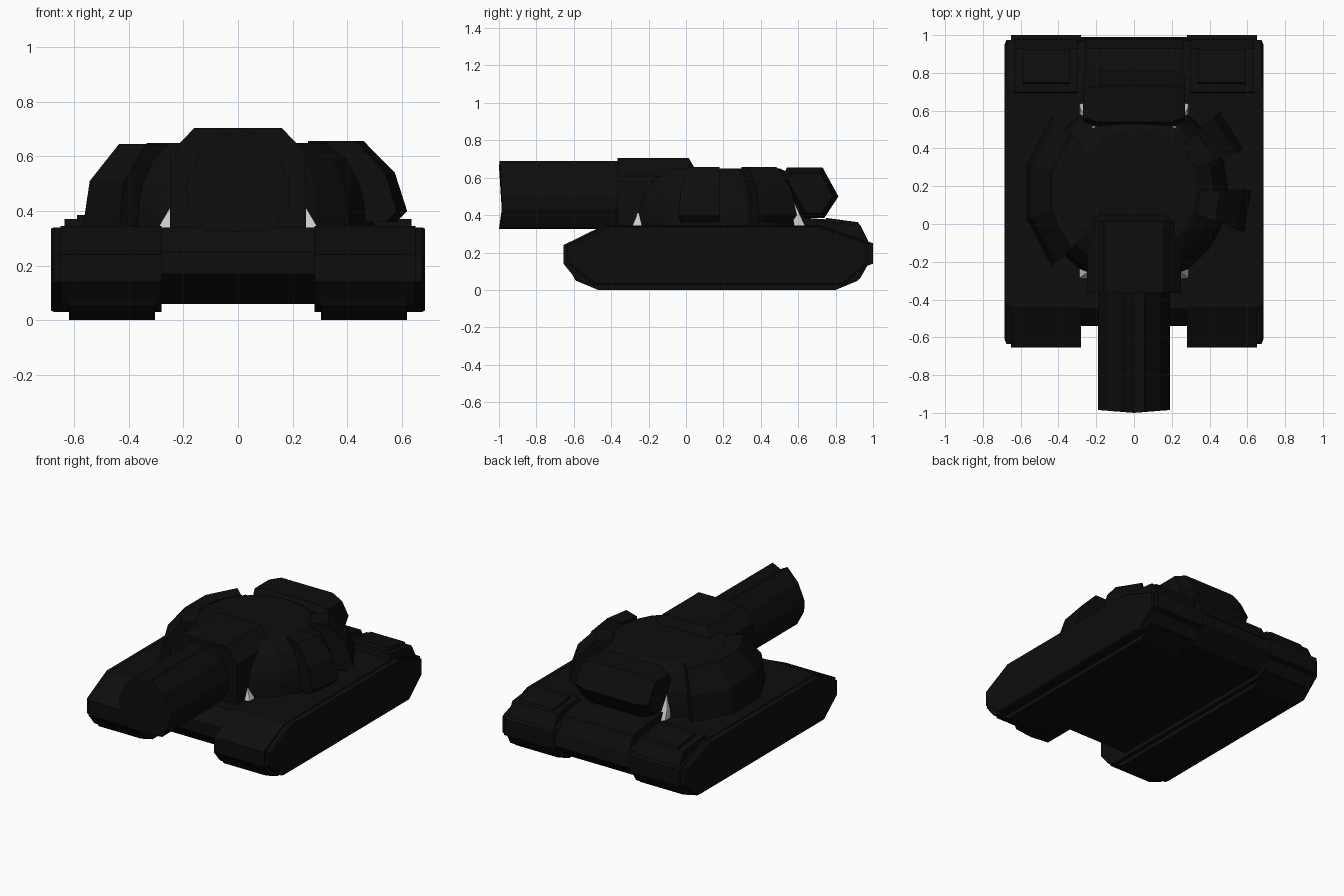
import bpy, bmesh, math

if "Cube" in bpy.data.objects:
    bpy.data.objects.remove(bpy.data.objects["Cube"])


def material(name, v):
    m = bpy.data.materials.new(name)
    m.diffuse_color = (v, v, v, 1)
    m.use_nodes = True
    m.node_tree.nodes["Principled BSDF"].inputs["Base Color"].default_value = m.diffuse_color
    return m


BLACK = material("near_black", 0.004)
PALE = material("pale_grey", 0.6)


def loft(name, rings, mat=BLACK, mirror=False):
    """Skin a closed solid through matching rings of 3D points."""
    bm = bmesh.new()
    vs = [[bm.verts.new(p) for p in r] for r in rings]
    n = len(rings[0])
    for a, b in zip(vs, vs[1:]):
        for i in range(n):
            j = (i + 1) % n
            bm.faces.new((a[i], a[j], b[j], b[i]))
    bm.faces.new(vs[0])
    bm.faces.new(vs[-1])
    bmesh.ops.recalc_face_normals(bm, faces=bm.faces)
    me = bpy.data.meshes.new(name)
    bm.to_mesh(me)
    bm.free()
    ob = bpy.data.objects.new(name, me)
    bpy.context.collection.objects.link(ob)
    me.materials.append(mat)
    if mirror:
        ob.modifiers.new("mirror", 'MIRROR')
    return ob


def at_x(profile, x, s=1.0, cy=0.17, cz=0.2):
    """Side profile (y, z) placed at x, scaled about its centre."""
    return [(x, cy + (y - cy) * s, cz + (z - cz) * s) for y, z in profile]


def rect(x0, x1, y0, y1, z):
    return [(x0, y0, z), (x1, y0, z), (x1, y1, z), (x0, y1, z)]


def sector(name, profile, a0, a1, n, cy=0.17):
    """Sweep an (r, z) profile around the turret axis between two angles."""
    rings = []
    for i in range(n + 1):
        a = math.radians(a0 + (a1 - a0) * i / n)
        rings.append([(r * math.cos(a), cy + r * math.sin(a), z) for r, z in profile])
    return loft(name, rings)


# hull between the tracks
hull = [(-0.54, 0.17), (-0.54, 0.25), (-0.45, 0.34), (0.72, 0.34),
        (0.97, 0.27), (0.99, 0.16), (0.88, 0.06), (-0.42, 0.06)]
loft("hull", [at_x(hull, -0.31), at_x(hull, 0.31)])

# track housings, treads and bevelled skirts
housing = [(-0.655, 0.14), (-0.655, 0.24), (-0.44, 0.345), (0.72, 0.345),
           (0.965, 0.26), (1.0, 0.25), (1.0, 0.14), (0.97, 0.13),
           (0.93, 0.06), (0.86, 0.03), (-0.52, 0.03), (-0.59, 0.06)]
loft("track_housing", [at_x(housing, 0.28), at_x(housing, 0.65)], mirror=True)
tread = [(-0.64, 0.14), (-0.59, 0.05), (-0.47, 0), (0.8, 0), (0.92, 0.05), (0.96, 0.14)]
loft("track_tread", [at_x(tread, 0.305), at_x(tread, 0.62)], mirror=True)
skirt = [(-0.635, 0.14), (-0.635, 0.235), (-0.43, 0.34), (0.72, 0.34),
         (0.975, 0.25), (0.975, 0.14), (0.85, 0.03), (-0.5, 0.03)]
loft("side_skirt", [at_x(skirt, 0.64), at_x(skirt, 0.675), at_x(skirt, 0.685, 0.97)],
     mirror=True)

# rear deck pads on the sloping track ends, with a raised hatch
pad = [(0.69, 0.33), (0.7, 0.37), (0.93, 0.345), (0.98, 0.25)]
loft("rear_pad", [at_x(pad, 0.3), at_x(pad, 0.635)], mirror=True)
hatch = [(0.73, 0.34), (0.75, 0.385), (0.92, 0.362), (0.94, 0.32)]
loft("rear_hatch", [at_x(hatch, 0.34), at_x(hatch, 0.59)], mirror=True)
deck = [(0.55, 0.33), (0.57, 0.39), (0.78, 0.375), (0.93, 0.35), (0.98, 0.25)]
loft("rear_deck", [at_x(deck, -0.26), at_x(deck, 0.26)])

# faceted turret dome
dome_levels = [(0.5, 0.34), (0.495, 0.42), (0.475, 0.5), (0.42, 0.595),
               (0.36, 0.635), (0.33, 0.65)]
N = 20
loft("turret_dome", [[(r * math.cos(2 * math.pi * i / N),
                       0.17 + r * math.sin(2 * math.pi * i / N), z)
                      for i in range(N)] for r, z in dome_levels])

# side armour: one wide band on the left, two blocks on the right
band = [(0.35, 0.36), (0.585, 0.34), (0.58, 0.38), (0.56, 0.51), (0.45, 0.645), (0.35, 0.645)]
sector("left_armour_band", band, 138, 222, 3)
block = [(0.35, 0.36), (0.58, 0.36), (0.62, 0.4), (0.575, 0.54), (0.46, 0.657), (0.35, 0.657)]
sector("right_armour_block_front", block, -20, 1, 1)
sector("right_armour_block_rear", block, 21, 43, 1)

# pale inner turret supports, front and rear
loft("front_support", [rect(-0.295, 0.295, -0.29, 0, 0.335),
                       rect(-0.245, 0.245, -0.255, 0, 0.42)], PALE)
loft("rear_support", [rect(-0.29, 0.29, 0.3, 0.64, 0.335),
                      rect(-0.285, 0.285, 0.3, 0.61, 0.4),
                      rect(-0.22, 0.22, 0.3, 0.515, 0.605)], PALE)

# gun mantlet
face = [(-0.25, 0.34), (0.25, 0.34), (0.25, 0.61), (0.16, 0.705), (-0.16, 0.705), (-0.25, 0.61)]
loft("mantlet", [[(x, -0.365, z) for x, z in face],
                 [(x, 0.015, z) for x, z in face],
                 [(x, 0.05, min(z, 0.645)) for x, z in face]])

# thick grooved gun barrel
half = [(0.055, 0.69), (0.14, 0.61), (0.19, 0.5), (0.185, 0.43), (0.13, 0.33)]
section = [(0, 0.66)] + half + [(0, 0.325)] + [(-x, z) for x, z in reversed(half)]
loft("gun_barrel", [[(x, -1.0 + 0.08 * abs(x), z) for x, z in section],
                    [(x, -0.3, z) for x, z in section]])

# rear turret stowage box with chamfered ends
box = [(0.515, 0.6), (0.54, 0.655), (0.73, 0.655), (0.815, 0.5), (0.74, 0.385), (0.64, 0.385)]
loft("stowage_box", [at_x(box, x, s, 0.66, 0.51)
                     for x, s in ((-0.27, 0.8), (-0.19, 1), (0.19, 1), (0.27, 0.8))])
